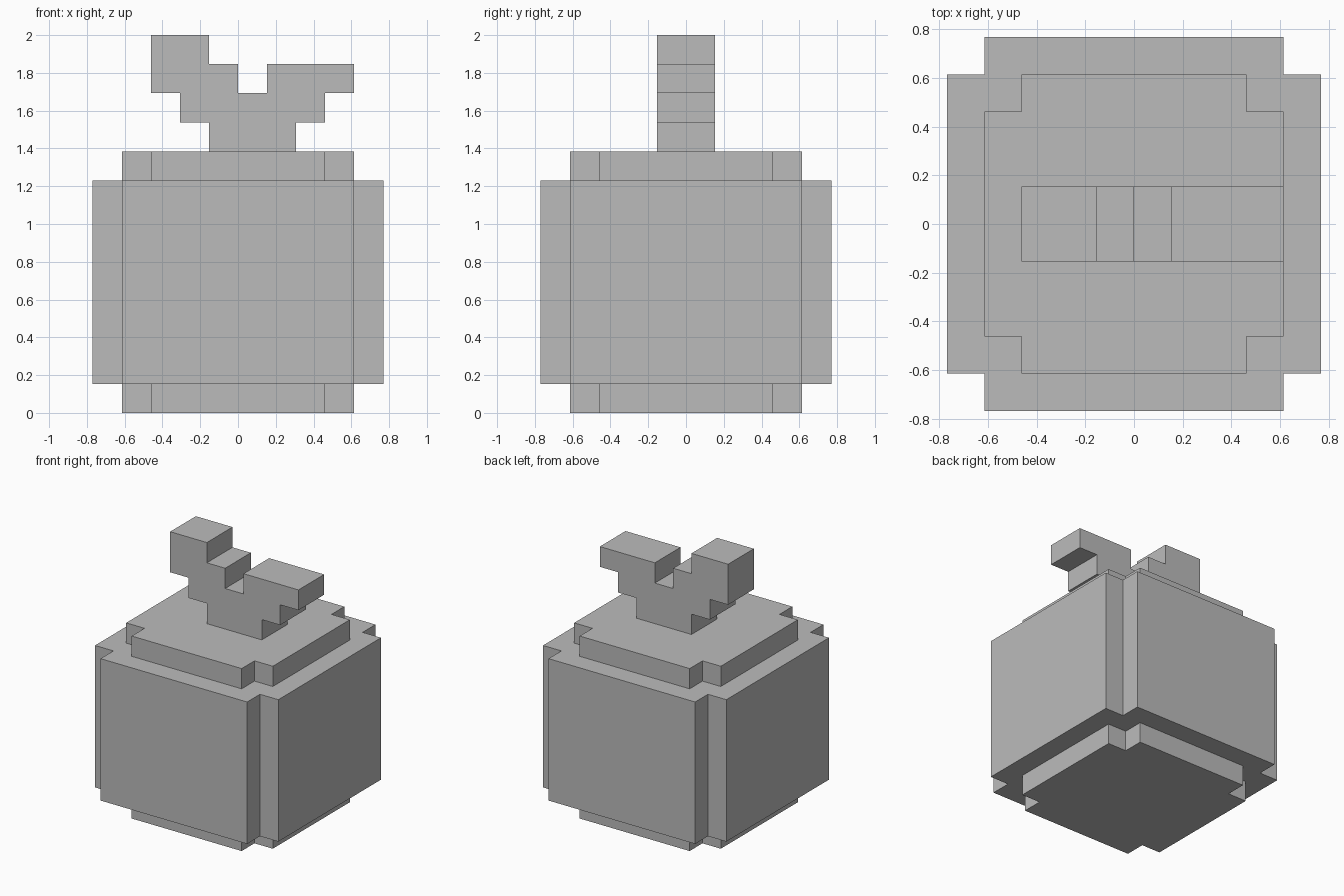
import bpy, bmesh
from mathutils import Vector

cube = bpy.data.objects.get("Cube")
if cube:
    bpy.data.objects.remove(cube, do_unlink=True)

U = 2 / 13  # size of one block

grey = bpy.data.materials.new("plain_grey")
grey.use_nodes = True
COLOUR = (0.5, 0.5, 0.5, 1)
grey.diffuse_color = COLOUR
grey.node_tree.nodes["Principled BSDF"].inputs["Base Color"].default_value = COLOUR


def extrude_outline(name, points, direction):
    """Make a solid from an outline in block units, pushed along a direction."""
    bm = bmesh.new()
    face = bm.faces.new([bm.verts.new(Vector(p) * U) for p in points])
    result = bmesh.ops.extrude_face_region(bm, geom=[face], use_keep_orig=True)
    moved = [v for v in result["geom"] if isinstance(v, bmesh.types.BMVert)]
    bmesh.ops.translate(bm, verts=moved, vec=Vector(direction) * U)
    bmesh.ops.recalc_face_normals(bm, faces=bm.faces)
    mesh = bpy.data.meshes.new(name)
    bm.to_mesh(mesh)
    bm.free()
    mesh.materials.append(grey)
    obj = bpy.data.objects.new(name, mesh)
    bpy.context.collection.objects.link(obj)
    return obj


def notched_slab(name, half, bottom, top):
    """Square slab with a one-block notch in each corner."""
    n = half - 1
    corner = [(half, n), (n, n), (n, half)]
    points = []
    for _ in range(4):
        points += [(x, y, bottom) for x, y in corner]
        corner = [(-y, x) for x, y in corner]
    return extrude_outline(name, points, (0, 0, top - bottom))


# Fruit: wide body between two smaller caps
notched_slab("bottom_cap", 4, 0, 1)
notched_slab("body", 5, 1, 8)
notched_slab("top_cap", 4, 8, 9)

# Forked, stepped stem with a tall right branch and a long left branch
stem = [(-1, 9), (2, 9), (2, 10), (3, 10), (3, 11), (4, 11), (4, 12), (1, 12),
        (1, 11), (0, 11), (0, 12), (-1, 12), (-1, 13), (-3, 13), (-3, 11),
        (-2, 11), (-2, 10), (-1, 10)]
extrude_outline("forked_stem", [(x, -1, z) for x, z in stem], (0, 2, 0))
